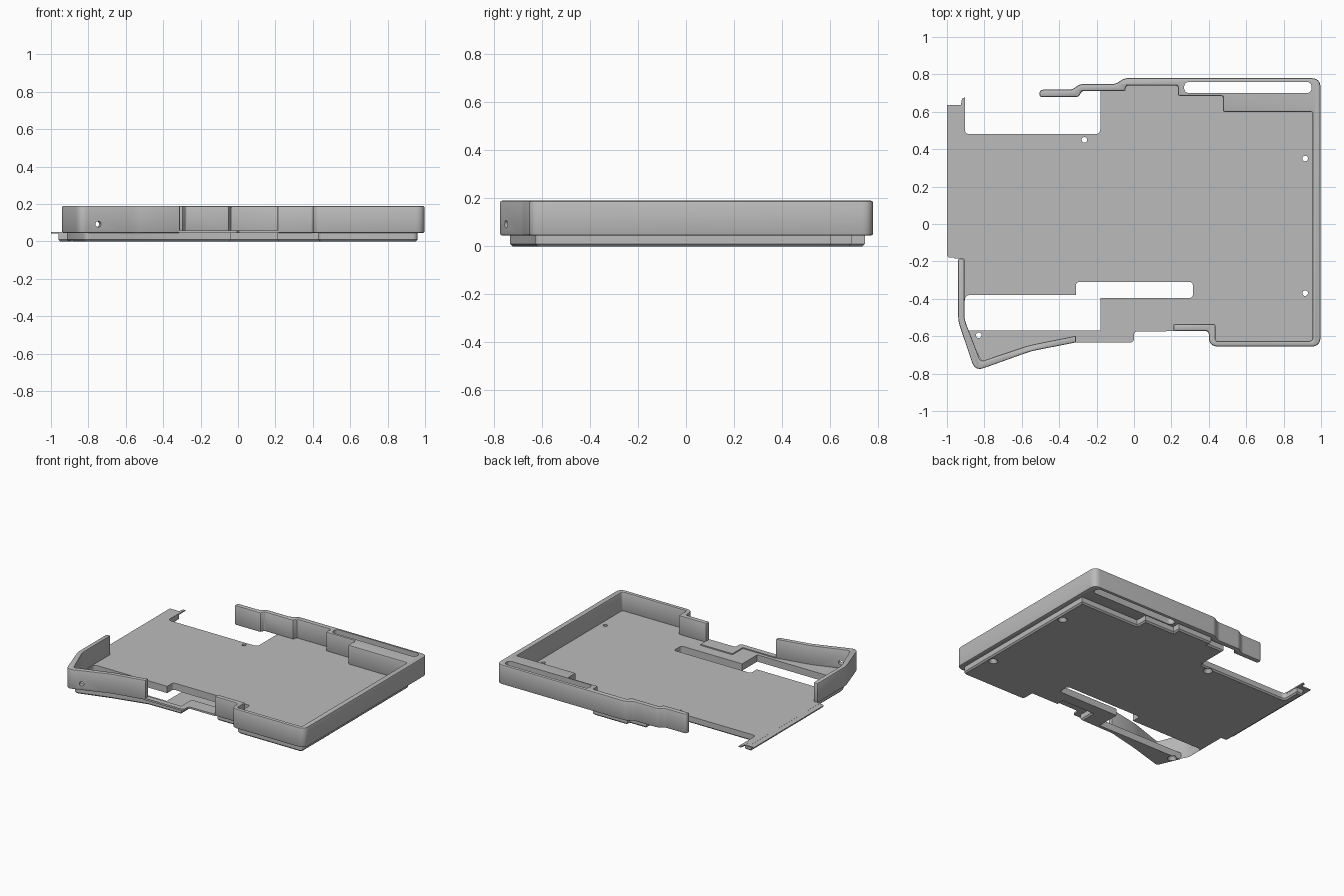
import bpy, bmesh, math
from mathutils import Vector, Matrix

if "Cube" in bpy.data.objects:
    bpy.data.objects.remove(bpy.data.objects["Cube"])

grey = bpy.data.materials.new("plain_grey")
grey.use_nodes = True
grey.diffuse_color = (0.5, 0.5, 0.5, 1)
grey.node_tree.nodes["Principled BSDF"].inputs["Base Color"].default_value = (0.5, 0.5, 0.5, 1)


def rounded(points, steps=6):
    """Outline from (x, y) corners; a third value rounds that corner."""
    out = []
    for i, p in enumerate(points):
        c = Vector(p[:2])
        if len(p) == 2:
            out.append(c)
            continue
        a = c + (Vector(points[i - 1][:2]) - c).normalized() * p[2]
        b = c + (Vector(points[(i + 1) % len(points)][:2]) - c).normalized() * p[2]
        for k in range(steps + 1):
            t = k / steps
            out.append(a * (1 - t) ** 2 + c * 2 * t * (1 - t) + b * t * t)
    return out


def add_object(name, bm):
    bmesh.ops.recalc_face_normals(bm, faces=bm.faces[:])
    mesh = bpy.data.meshes.new(name)
    bm.to_mesh(mesh)
    bm.free()
    mesh.materials.append(grey)
    obj = bpy.data.objects.new(name, mesh)
    bpy.context.collection.objects.link(obj)
    return obj


def apply(obj, mod):
    bpy.ops.object.select_all(action='DESELECT')
    obj.select_set(True)
    bpy.context.view_layer.objects.active = obj
    bpy.ops.object.modifier_apply(modifier=mod.name)


def prism(name, points, z0, z1, chamfer=0):
    bm = bmesh.new()
    face = bm.faces.new([bm.verts.new((p.x, p.y, z0)) for p in rounded(points)])
    top = bmesh.ops.extrude_face_region(bm, geom=[face])
    verts = [g for g in top["geom"] if isinstance(g, bmesh.types.BMVert)]
    bmesh.ops.translate(bm, vec=(0, 0, z1 - z0), verts=verts)
    obj = add_object(name, bm)
    if chamfer:
        mod = obj.modifiers.new("chamfer", 'BEVEL')
        mod.width = chamfer
        mod.segments = 2
        mod.limit_method = 'ANGLE'
        mod.angle_limit = math.radians(40)
        mod.use_clamp_overlap = False
        apply(obj, mod)
    return obj


def cone(name, r1, r2, depth, matrix):
    bm = bmesh.new()
    bmesh.ops.create_cone(bm, cap_ends=True, segments=20, radius1=r1, radius2=r2,
                          depth=depth, matrix=matrix)
    return add_object(name, bm)


def cut(obj, cutter):
    cutter.hide_render = True
    mod = obj.modifiers.new("cut", 'BOOLEAN')
    mod.operation = 'DIFFERENCE'
    mod.solver = 'EXACT'
    mod.object = cutter
    apply(obj, mod)
    bpy.data.objects.remove(cutter)


WALL_Z, TOP_Z, FLOOR_Z = 0.045, 0.19, 0.05

# Floor slab, following the inside of the walls
floor = prism("floor_slab", [
    (-0.96, -0.185), (-0.96, 0.61), (-0.905, 0.61), (-0.905, 0.48, 0.03),
    (-0.18, 0.48, 0.03), (-0.18, 0.715), (-0.045, 0.715), (-0.045, 0.745),
    (0.235, 0.745), (0.235, 0.69), (0.48, 0.69), (0.48, 0.605),
    (0.96, 0.605), (0.96, -0.63, 0.03), (0.43, -0.63, 0.03), (0.43, -0.54),
    (0.21, -0.54), (0.21, -0.485), (-0.04, -0.485), (-0.04, -0.6),
    (-0.31, -0.605), (-0.56, -0.665), (-0.815, -0.74, 0.03),
    (-0.915, -0.51), (-0.915, -0.185)], 0, FLOOR_Z)
mod = floor.modifiers.new("bottom_chamfer", 'BEVEL')
mod.width = 0.01
mod.limit_method = 'WEIGHT'
mod.use_clamp_overlap = False
weights = floor.data.attributes.new("bevel_weight_edge", 'FLOAT', 'EDGE')
for e in floor.data.edges:
    if all(floor.data.vertices[v].co.z < 0.001 for v in e.vertices):
        weights.data[e.index].value = 1
apply(floor, mod)

# Front window joined to the long slot
cut(floor, prism("window_cutter", [
    (-0.905, -0.38, 0.03), (-0.31, -0.38), (-0.31, -0.31, 0.02),
    (0.315, -0.31, 0.02), (0.315, -0.395, 0.02), (-0.18, -0.395),
    (-0.18, -0.57), (-0.885, -0.57), (-0.905, -0.51)], -0.1, 0.1))

# Screw holes, countersunk from below
for x, y in [(-0.265, 0.45), (0.915, 0.35), (0.915, -0.37), (-0.83, -0.595)]:
    cut(floor, cone("hole_cutter", 0.015, 0.015, 0.3, Matrix.Translation((x, y, 0))))
    cut(floor, cone("sink_cutter", 0.034, 0.013, 0.03, Matrix.Translation((x, y, 0.012))))

# Thin lip and tab along the open side
lip = prism("side_lip", [
    (-1, -0.18, 0.02), (-1, 0.637), (-0.925, 0.637), (-0.92, 0.67),
    (-0.903, 0.677), (-0.903, 0.5), (-0.94, 0.5), (-0.94, -0.18)], 0.041, 0.0495)

# Main wall: back, right side and front block
main_wall = prism("main_wall", [
    (-0.505, 0.68), (-0.505, 0.718, 0.02), (-0.33, 0.718, 0.02), (-0.29, 0.748, 0.02),
    (-0.1, 0.748, 0.02), (-0.05, 0.78, 0.02), (0.997, 0.78, 0.05),
    (0.997, -0.655, 0.05), (0.4, -0.655, 0.05), (0.4, -0.572, 0.02), (0.21, -0.572),
    (0.21, -0.535), (0.435, -0.535), (0.435, -0.625), (0.955, -0.625, 0.02),
    (0.955, 0.6), (0.475, 0.6), (0.475, 0.685), (0.235, 0.685), (0.235, 0.74),
    (-0.04, 0.74), (-0.05, 0.71), (-0.28, 0.71), (-0.295, 0.68)],
    WALL_Z, TOP_Z, 0.009)
cut(main_wall, prism("slot_cutter", [
    (0.268, 0.7, 0.03), (0.268, 0.76, 0.03), (0.95, 0.76, 0.03), (0.95, 0.7, 0.03)],
    -0.1, 0.3))

# Corner wall on the open side
corner_wall = prism("corner_wall", [
    (-0.94, -0.185), (-0.94, -0.52, 0.03), (-0.85, -0.787, 0.05), (-0.55, -0.68, 0.03),
    (-0.31, -0.633), (-0.31, -0.598), (-0.56, -0.648, 0.03),
    (-0.82, -0.735, 0.02), (-0.907, -0.51, 0.03), (-0.907, -0.185)],
    WALL_Z, TOP_Z, 0.007)
cut(corner_wall, cone("side_hole_cutter", 0.016, 0.016, 0.2,
                      Matrix.Translation((-0.75, -0.74, 0.092))
                      @ Matrix.Rotation(math.radians(18), 4, 'Z')
                      @ Matrix.Rotation(math.pi / 2, 4, 'X')))

# Low sill across the front opening
sill = prism("front_sill", [
    (-0.315, -0.633), (0, -0.633, 0.02), (0, -0.575, 0.02), (0.215, -0.573),
    (0.215, -0.475), (-0.045, -0.475), (-0.045, -0.595), (-0.315, -0.595)],
    WALL_Z, 0.058)

# Smooth the rounded corners, keep edges crisp
for obj in (floor, lip, main_wall, corner_wall, sill):
    bpy.ops.object.select_all(action='DESELECT')
    obj.select_set(True)
    bpy.context.view_layer.objects.active = obj
    bpy.ops.object.shade_smooth_by_angle(angle=math.radians(25))
